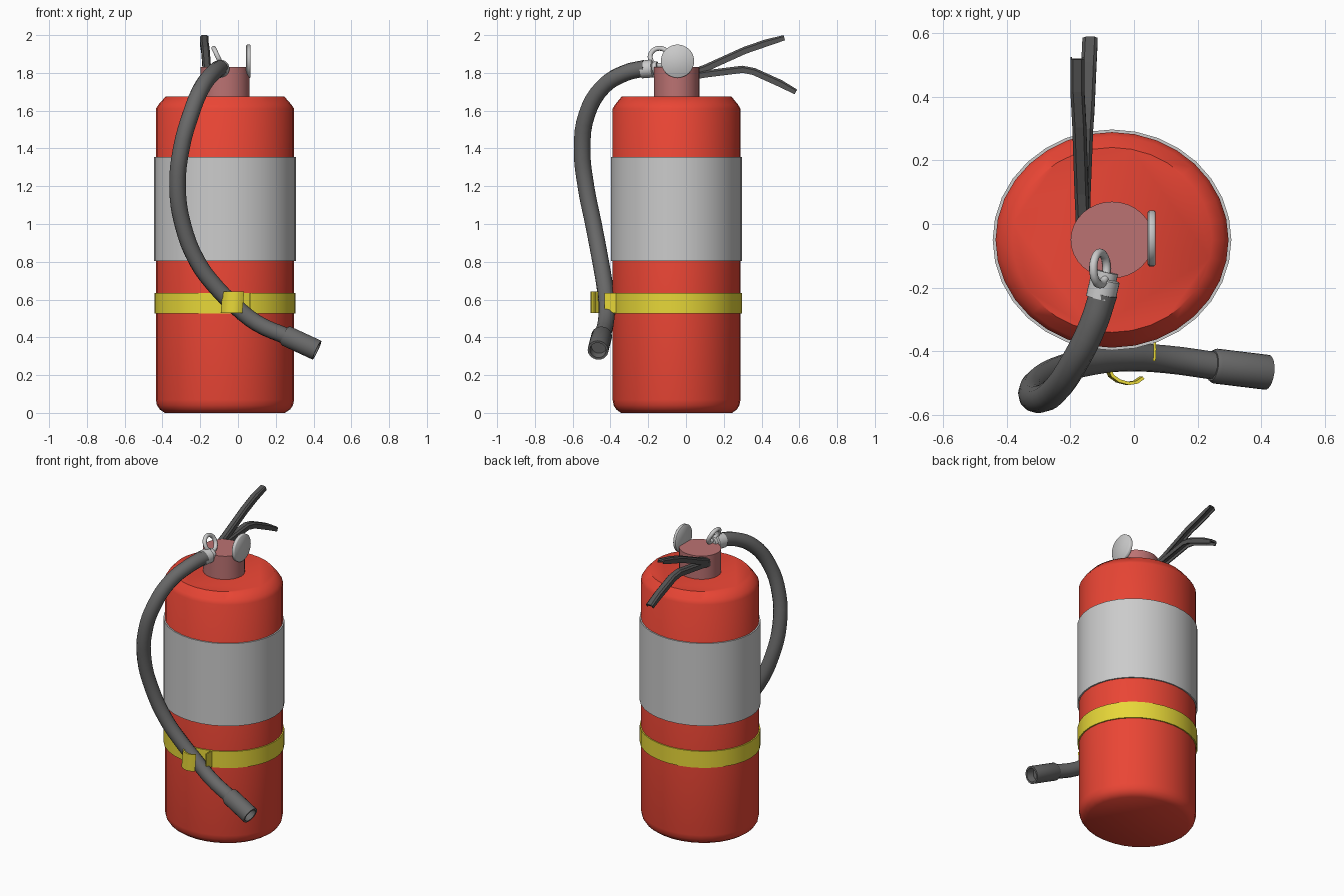
import bpy, bmesh, math
from mathutils import Vector

if "Cube" in bpy.data.objects:
    bpy.data.objects.remove(bpy.data.objects["Cube"])

CX, CY = -0.069, -0.05


def material(name, rgb):
    m = bpy.data.materials.new(name)
    m.diffuse_color = (*rgb, 1)
    m.use_nodes = True
    m.node_tree.nodes["Principled BSDF"].inputs["Base Color"].default_value = m.diffuse_color
    return m


RED = material("red_paint", (0.82, 0.06, 0.035))
NECK = material("dark_red", (0.5, 0.17, 0.17))
YELLOW = material("yellow_strap", (0.8, 0.68, 0.04))
RUBBER = material("rubber", (0.14, 0.14, 0.14))
BLACK = material("black_metal", (0.09, 0.09, 0.09))
LABEL = material("label_grey", (0.65, 0.65, 0.65))
METAL = material("light_metal", (0.78, 0.77, 0.76))


def finish(name, bm, mat, smooth=True):
    bmesh.ops.recalc_face_normals(bm, faces=bm.faces)
    me = bpy.data.meshes.new(name)
    bm.to_mesh(me)
    bm.free()
    ob = bpy.data.objects.new(name, me)
    bpy.context.collection.objects.link(ob)
    me.materials.append(mat)
    if smooth:
        bpy.ops.object.select_all(action='DESELECT')
        ob.select_set(True)
        bpy.context.view_layer.objects.active = ob
        bpy.ops.object.shade_smooth_by_angle(angle=math.radians(50))
    return ob


def skin(name, rings, mat, caps=True, loop=False, smooth=True):
    """Join a list of closed rings with quads."""
    bm = bmesh.new()
    vs = [[bm.verts.new(p) for p in r] for r in rings]
    pairs = list(zip(vs, vs[1:])) + ([(vs[-1], vs[0])] if loop else [])
    for a, b in pairs:
        n = len(a)
        for i in range(n):
            j = (i + 1) % n
            bm.faces.new((a[i], a[j], b[j], b[i]))
    if caps and not loop:
        bm.faces.new(vs[0])
        bm.faces.new(vs[-1])
    return finish(name, bm, mat, smooth)


def turned(name, profile, mat, ratio=0.925, n=32, loop=False):
    """Upright elliptical lathe; profile is (x radius, z)."""
    rings = [[(CX + r * math.cos(2 * math.pi * i / n),
               CY + r * ratio * math.sin(2 * math.pi * i / n), z)
              for i in range(n)] for r, z in profile]
    return skin(name, rings, mat, loop=loop)


def along(name, start, end, profile, mat, n=24):
    """Lathe between two points; profile is (fraction along axis, radius)."""
    a, b = Vector(start), Vector(end)
    d = (b - a).normalized()
    u = d.orthogonal().normalized()
    v = d.cross(u)
    ang = [2 * math.pi * i / n for i in range(n)]
    rings = [[a.lerp(b, t) + r * (math.cos(k) * u + math.sin(k) * v) for k in ang]
             for t, r in profile]
    return skin(name, rings, mat)


# Tank, label and strap
turned("tank", [(0.318, 0), (0.345, 0.018), (0.360, 0.04), (0.366, 0.07),
                (0.366, 1.61), (0.352, 1.632), (0.314, 1.675)], RED)
turned("label", [(0.364, 0.805), (0.375, 0.805), (0.375, 1.355), (0.364, 1.355)],
       LABEL, loop=True)
turned("strap", [(0.364, 0.525), (0.374, 0.525), (0.374, 0.635), (0.364, 0.635)],
       YELLOW, loop=True)

# Valve neck
turned("valve_neck", [(0.13, 1.67), (0.13, 1.83)], NECK)

# Hose
path = [(-0.095, -0.215, 1.825), (-0.13, -0.32, 1.80), (-0.19, -0.44, 1.725),
        (-0.25, -0.525, 1.58), (-0.30, -0.55, 1.40), (-0.32, -0.53, 1.20),
        (-0.293, -0.49, 1.0), (-0.215, -0.452, 0.80), (-0.12, -0.43, 0.67),
        (-0.03, -0.42, 0.58), (0.10, -0.425, 0.475), (0.27, -0.448, 0.40)]
cu = bpy.data.curves.new("hose", 'CURVE')
cu.dimensions = '3D'
cu.bevel_depth = 0.044
cu.bevel_resolution = 4
cu.resolution_u = 4
cu.use_fill_caps = True
sp = cu.splines.new('BEZIER')
sp.bezier_points.add(len(path) - 1)
for p, co in zip(sp.bezier_points, path):
    p.co = co
    p.handle_left_type = p.handle_right_type = 'AUTO'
hose = bpy.data.objects.new("hose", cu)
bpy.context.collection.objects.link(hose)
cu.materials.append(RUBBER)

# Nozzle with a recessed mouth, and the metal hose fitting
along("nozzle", (0.245, -0.445, 0.412), (0.418, -0.466, 0.332),
      [(0, 0.048), (0.06, 0.055), (1, 0.055), (1, 0.043), (0.75, 0.040)], RUBBER)
along("hose_fitting", (-0.085, -0.15, 1.825), (-0.105, -0.235, 1.818),
      [(0, 0.036), (0.25, 0.036), (0.3, 0.047), (1, 0.047)], METAL)

# Pressure gauge disc facing the right side
along("gauge", (0.043, -0.045, 1.862), (0.067, -0.045, 1.862),
      [(0, 0.082), (0.2, 0.088), (0.85, 0.088), (1, 0.084)], METAL, 32)

# Pull-pin ring, leaning back toward the left
bm = bmesh.new()
R, r, N, M = 0.05, 0.013, 24, 10
c, tilt = Vector((-0.107, -0.14, 1.885)), Vector((-0.42, 0, 0.9)).normalized()
side = Vector((0, 1, 0))
nrm = tilt.cross(side)
rings = []
for i in range(N):
    a = 2 * math.pi * i / N
    o = math.cos(a) * side + math.sin(a) * tilt
    rings.append([c + o * (R + r * math.cos(2 * math.pi * k / M))
                  + nrm * r * math.sin(2 * math.pi * k / M) for k in range(M)])
bm.free()
skin("pin_ring", rings, METAL, loop=True)


# Levers: channel sections, open underneath, swept along a short path
def lever(name, pts, half):
    rings = []
    for i, p in enumerate(pts):
        p = Vector(p)
        d = Vector(pts[min(i + 1, len(pts) - 1)]) - Vector(pts[max(i - 1, 0)])
        up = Vector((1, 0, 0)).cross(d).normalized()
        x = Vector((half, 0, 0))
        section = [(-1, -0.02), (-1, 0.008), (-0.6, 0.018), (0.6, 0.018), (1, 0.008),
                   (1, -0.02), (0.75, -0.02), (0.75, 0.0), (-0.75, 0.0), (-0.75, -0.02)]
        s = 0.75 if i == len(pts) - 1 else 1
        rings.append([p + x * a + up * b * s for a, b in section])
    skin(name, rings, BLACK, smooth=False)


lever("upper_lever", [(-0.16, -0.01, 1.785), (-0.165, 0.10, 1.825), (-0.172, 0.31, 1.92),
                      (-0.178, 0.42, 1.958), (-0.178, 0.52, 1.987)], 0.022)
lever("lower_lever", [(-0.16, -0.01, 1.775), (-0.16, 0.10, 1.795), (-0.152, 0.30, 1.82),
                      (-0.148, 0.36, 1.808), (-0.142, 0.50, 1.745), (-0.138, 0.582, 1.70)], 0.024)


# Hose clip: thin curved band around the front of the hose, plus a strap end tab
def ribbon(name, pts, z0, z1, t, lean=0.0):
    rings = []
    for i, p in enumerate(pts):
        p = Vector((*p, 0))
        d = Vector((*pts[min(i + 1, len(pts) - 1)], 0)) - Vector((*pts[max(i - 1, 0)], 0))
        n = Vector((-d.y, d.x, 0)).normalized() * t / 2
        lo, hi = Vector((-lean, 0, z0)), Vector((lean, 0, z1))
        rings.append([p - n + lo, p + n + lo, p + n + hi, p - n + hi])
    skin(name, rings, YELLOW)


ribbon("hose_clip", [(-0.082, -0.455), (-0.072, -0.477), (-0.05, -0.493), (-0.02, -0.501),
                     (0.005, -0.497), (0.025, -0.483)], 0.53, 0.643, 0.010, 0.005)
ribbon("strap_tab", [(0.065, -0.36), (0.066, -0.395), (0.064, -0.43)], 0.53, 0.635, 0.008)
